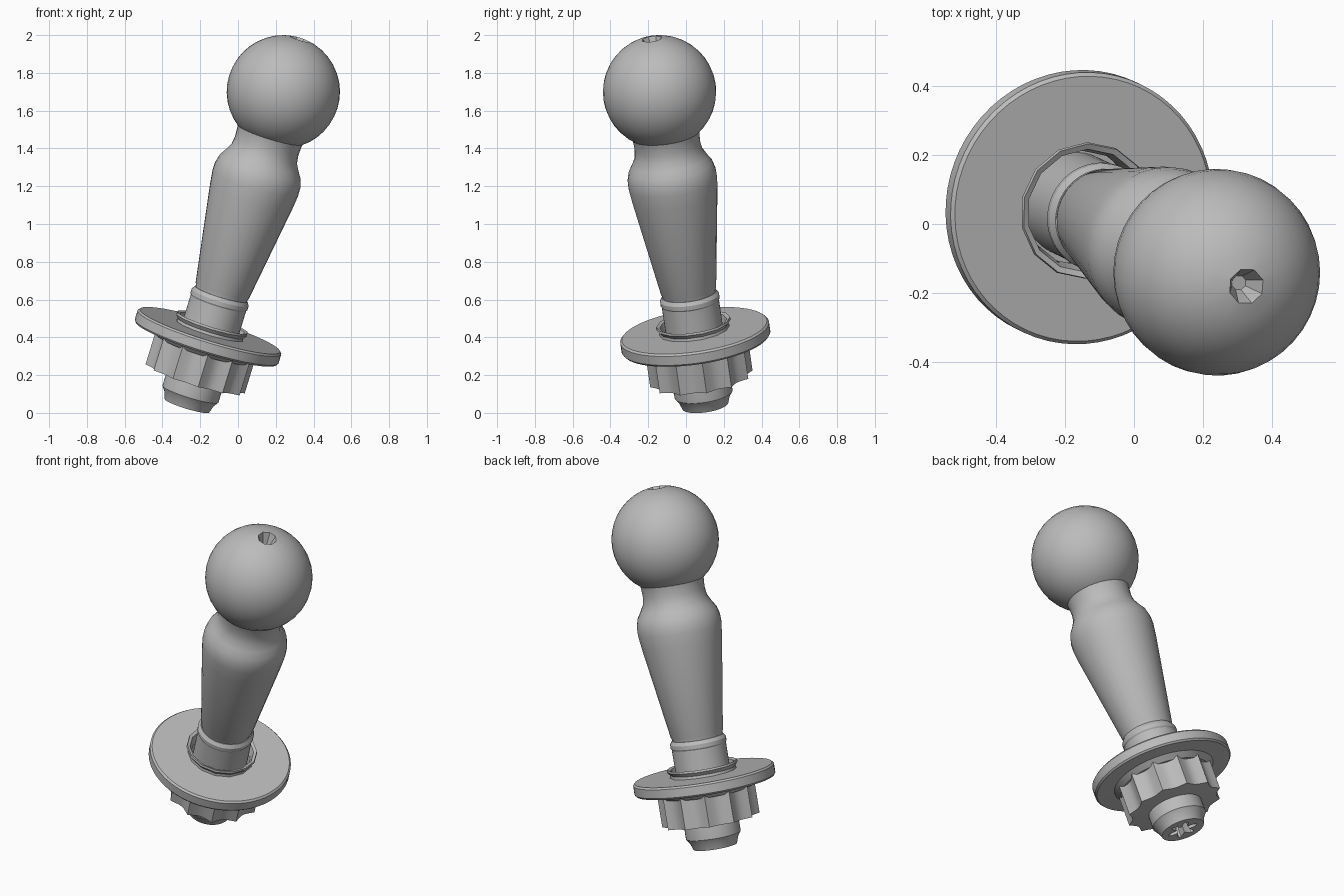
import bpy, bmesh
from math import pi, sin, cos, sqrt, radians
from mathutils import Vector, Matrix

cube = bpy.data.objects.get("Cube")
if cube:
    bpy.data.objects.remove(cube)

# Single grey finish
grey = bpy.data.materials.new("plain_grey")
grey.use_nodes = True
colour = (0.5, 0.5, 0.5, 1)
grey.diffuse_color = colour
grey.node_tree.nodes["Principled BSDF"].inputs["Base Color"].default_value = colour

# Every part is turned around one leaning axis through the ball centre
BALL = Vector((0.24, -0.14, 1.70))
AXIS = Vector((0.291, -0.138, 0.947))
PLACE = Matrix.Translation(BALL) @ AXIS.to_track_quat('Z', 'Y').to_matrix().to_4x4()


# Cross-section shapes: radius factor at an angle
def circle(a):
    return 1.0


def octagon(a):
    step = pi / 4
    return cos(step / 2) / cos(a % step - step / 2)


def scallop(a):
    return 1 - 0.11 * abs(sin(6 * a))


def star(a):
    return 0.72 + 0.28 * cos(6 * a)


def lathe(name, profile, sides=32, closed=False):
    """Turn (radius, distance below ball centre, shape) points around the axis."""
    bm = bmesh.new()
    rings = []
    for point in profile:
        r, s = point[:2]
        shape = point[2] if len(point) > 2 else circle
        angles = [2 * pi * i / sides for i in range(sides)]
        rings.append([bm.verts.new((r * shape(a) * cos(a), r * shape(a) * sin(a), -s))
                      for a in angles])
    pairs = list(zip(rings, rings[1:]))
    if closed:
        pairs.append((rings[-1], rings[0]))
    else:
        bm.faces.new(rings[0])
        bm.faces.new(rings[-1])
    for upper, lower in pairs:
        for i in range(sides):
            j = (i + 1) % sides
            bm.faces.new((upper[i], lower[i], lower[j], upper[j]))
    bmesh.ops.recalc_face_normals(bm, faces=bm.faces)
    mesh = bpy.data.meshes.new(name)
    bm.to_mesh(mesh)
    bm.free()
    mesh.materials.append(grey)
    obj = bpy.data.objects.new(name, mesh)
    bpy.context.collection.objects.link(obj)
    obj.matrix_world = PLACE
    bpy.ops.object.select_all(action='DESELECT')
    obj.select_set(True)
    bpy.context.view_layer.objects.active = obj
    bpy.ops.object.shade_smooth_by_angle(angle=radians(30))
    return obj


# Ball with a tapered eight-sided hole in its top
R, HOLE = 0.30, 0.053
rim = sqrt(R * R - HOLE * HOLE)
ball = [(0.022, -rim + 0.075, octagon), (HOLE, -rim, octagon)]
ball += [(R * sin(t), -R * cos(t)) for t in [pi * k / 20 for k in range(2, 20)]]
lathe("ball_head", ball, 40)

# Neck, rounded shoulder and tapered grip
lathe("grip", [(0.19, 0.20), (0.178, 0.25), (0.175, 0.30), (0.181, 0.345), (0.202, 0.385),
               (0.224, 0.42), (0.236, 0.465), (0.237, 0.51), (0.228, 0.585),
               (0.148, 1.11), (0.142, 1.125), (0.142, 1.16)])

# Shaft through the plate, ending in a bevelled tip with a star socket
lathe("shaft", [(0.145, 1.13), (0.158, 1.15), (0.158, 1.172), (0.153, 1.18), (0.153, 1.60),
                (0.155, 1.62), (0.155, 1.69), (0.137, 1.715), (0.123, 1.755),
                (0.088, 1.755, star), (0.084, 1.69, star)], 48)

# Flared ring around the shaft
lathe("flared_ring", [(0.19, 1.35), (0.185, 1.32), (0.20, 1.30), (0.197, 1.288),
                      (0.18, 1.295), (0.168, 1.35)], 14, closed=True)

# Round plate with a shallow boss under it
lathe("round_plate", [(0.17, 1.335), (0.388, 1.335), (0.398, 1.345), (0.398, 1.395),
                      (0.39, 1.405), (0.29, 1.41), (0.26, 1.44), (0.17, 1.44)], 64, closed=True)

# Scalloped nut
lathe("scalloped_nut", [(0.275, 1.42, scallop), (0.275, 1.605, scallop),
                        (0.15, 1.615)], 72)
